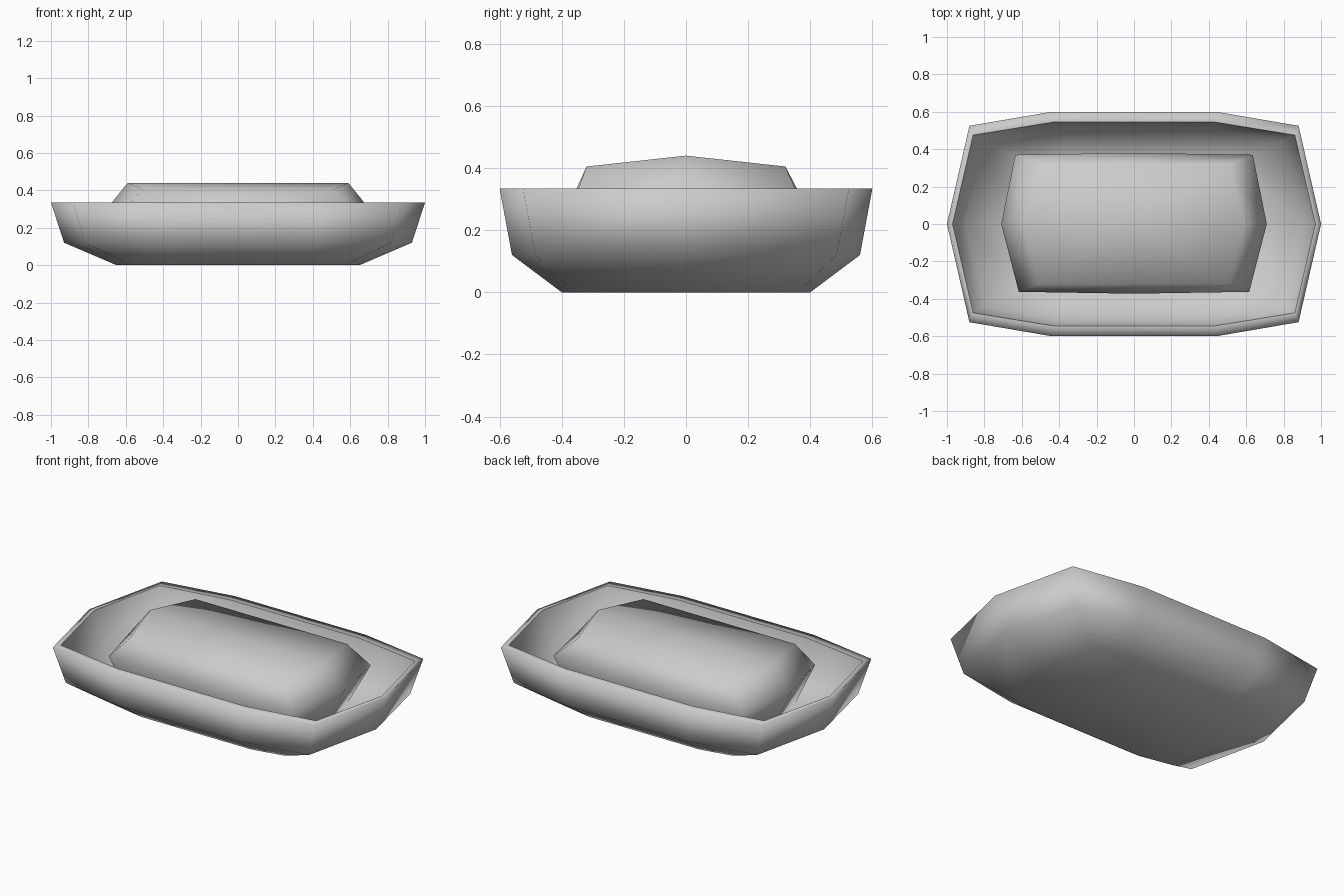
import bpy
import bmesh

cube = bpy.data.objects.get("Cube")
if cube:
    bpy.data.objects.remove(cube, do_unlink=True)

GREY = (0.6, 0.6, 0.6, 1.0)
grey = bpy.data.materials.new("plain grey")
grey.use_nodes = True
grey.diffuse_color = GREY
grey.node_tree.nodes["Principled BSDF"].inputs["Base Color"].default_value = GREY


def mirror_ring(quarter):
    """Turn points running from +x to +y into a full counterclockwise ring."""
    back = quarter + [(-x, y, z) for x, y, z in reversed(quarter) if x > 0]
    front = [(x, -y, z) for x, y, z in reversed(back[1:-1])]
    return back + front


def loft(name, rings, start, end, sharp_ring=None):
    """Skin the rings in order and close both ends with a fan."""
    bm = bmesh.new()
    loops = [[bm.verts.new(p) for p in ring] for ring in rings]
    n = len(loops[0])
    for a, b in zip(loops, loops[1:]):
        for i in range(n):
            j = (i + 1) % n
            bm.faces.new((a[i], a[j], b[j], b[i]))
    for loop, centre in ((loops[0][::-1], start), (loops[-1], end)):
        hub = bm.verts.new(centre)
        for i in range(n):
            bm.faces.new((loop[i], loop[(i + 1) % n], hub))
    bmesh.ops.recalc_face_normals(bm, faces=bm.faces)
    for face in bm.faces:
        face.smooth = True
    if sharp_ring is not None:
        loop = loops[sharp_ring]
        for i in range(n):
            bm.edges.get((loop[i], loop[(i + 1) % n])).smooth = False
    mesh = bpy.data.meshes.new(name)
    bm.to_mesh(mesh)
    bm.free()
    mesh.materials.append(grey)
    obj = bpy.data.objects.new(name, mesh)
    bpy.context.collection.objects.link(obj)
    return obj


def level(tip, corner, side, z):
    return mirror_ring([(tip, 0, z), (*corner, z), (*side, z)])


# Faceted dish: underside, outer wall, rim, inner wall, floor
loft("dish", [
    level(0.65, (0.57, 0.36), (0.37, 0.40), 0),
    level(0.93, (0.82, 0.485), (0.42, 0.56), 0.12),
    level(1.0, (0.88, 0.525), (0.44, 0.60), 0.335),
    level(0.97, (0.86, 0.475), (0.43, 0.545), 0.335),
    level(0.90, (0.80, 0.44), (0.41, 0.51), 0.14),
    level(0.63, (0.56, 0.33), (0.36, 0.37), 0.045),
], (0, 0, 0), (0, 0, 0.045), sharp_ring=3)

# Bar standing on the dish floor, with a ridged top and undercut sides
bar = loft("bar", [
    level(0.59, (0.51, 0.32), (0, 0.32), 0.04),
    level(0.71, (0.635, 0.37), (0, 0.38), 0.29),
    mirror_ring([(0.59, 0, 0.44), (0.51, 0.32, 0.405), (0, 0.32, 0.405)]),
], (0, 0, 0.04), (0, 0, 0.44))

# The bar's widest edge is slightly narrower along the front
for v in bar.data.vertices:
    if v.co.y < 0 and 0.2 < v.co.z < 0.4:
        v.co.x *= 0.97
        v.co.y *= 0.98
